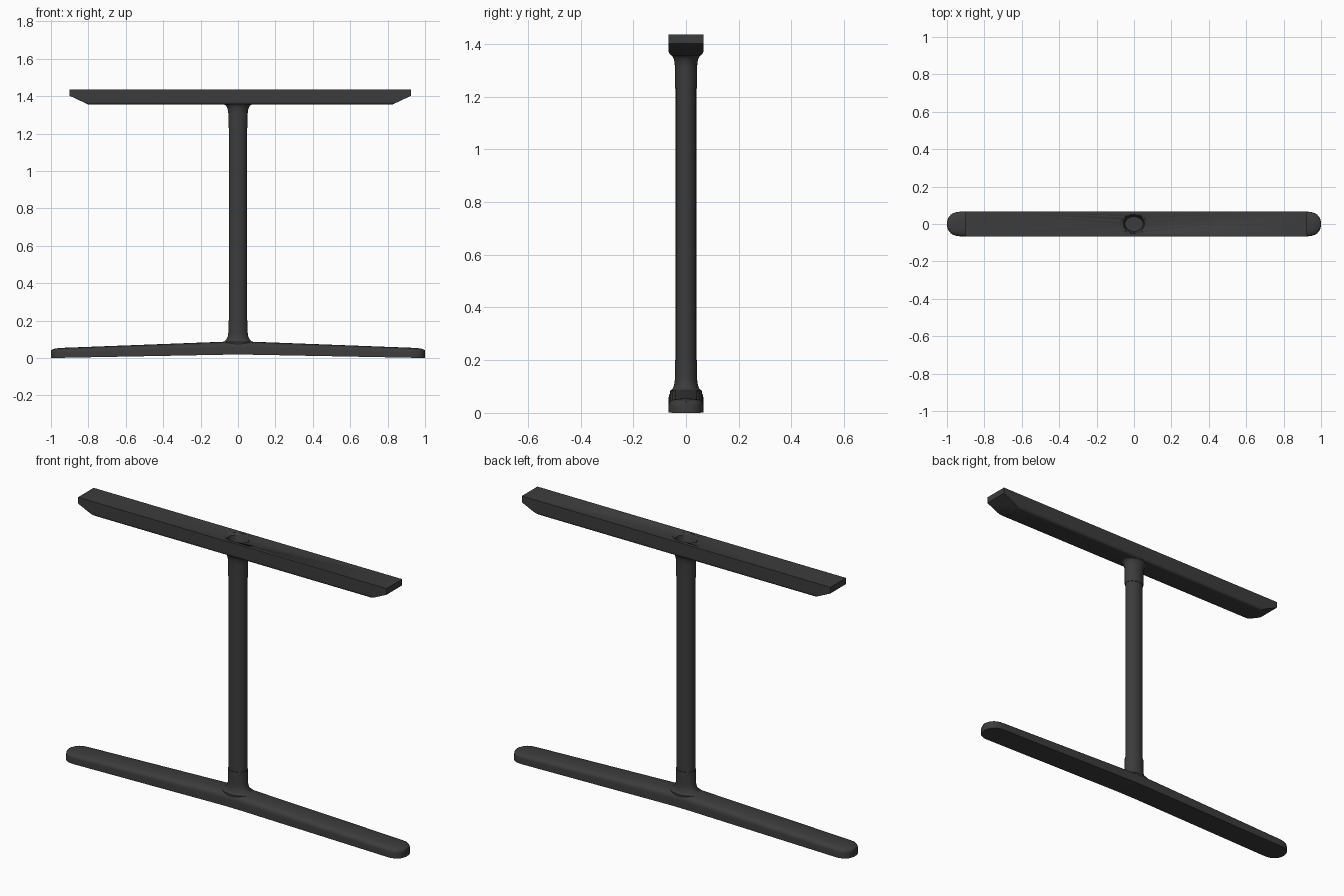
import bpy, bmesh, math

if "Cube" in bpy.data.objects:
    bpy.data.objects.remove(bpy.data.objects["Cube"])


def finish(bm, name, angle=35):
    bmesh.ops.recalc_face_normals(bm, faces=bm.faces)
    mesh = bpy.data.meshes.new(name)
    bm.to_mesh(mesh)
    bm.free()
    obj = bpy.data.objects.new(name, mesh)
    bpy.context.collection.objects.link(obj)
    bpy.ops.object.select_all(action='DESELECT')
    obj.select_set(True)
    bpy.context.view_layer.objects.active = obj
    bpy.ops.object.shade_smooth_by_angle(angle=math.radians(angle))
    mat = bpy.data.materials.get("dark_metal") or bpy.data.materials.new("dark_metal")
    mat.diffuse_color = (0.045, 0.045, 0.045, 1)
    mat.use_nodes = True
    mat.node_tree.nodes["Principled BSDF"].inputs["Base Color"].default_value = mat.diffuse_color
    mesh.materials.append(mat)
    return obj


def loft(rings, name, angle=35):
    # Skin closed rings of equal size and cap both ends
    bm = bmesh.new()
    loops = [[bm.verts.new(p) for p in ring] for ring in rings]
    n = len(loops[0])
    for a, b in zip(loops, loops[1:]):
        for i in range(n):
            j = (i + 1) % n
            bm.faces.new((a[i], a[j], b[j], b[i]))
    bm.faces.new(loops[0])
    bm.faces.new(loops[-1])
    return finish(bm, name, angle)


def oval_lathe(profile, name, n=48):
    # Profile entries are height, x radius, y radius
    return loft([[(rx * math.cos(2 * math.pi * i / n), ry * math.sin(2 * math.pi * i / n), z)
                  for i in range(n)] for z, rx, ry in profile], name)


# Foot: arched bar with domed top and rounded ends
def foot_section(x):
    a = abs(x)
    t = max(0, (a - 0.92) / 0.08)
    w = 0.066 * (1 - 0.999 * t ** 2.6) ** (1 / 2.2)
    bottom = 0.018 * (1 - max(0, a - 0.05) / 0.95)
    top = 0.09 - 0.038 * a - 0.01 * t ** 4
    side = bottom + 0.55 * (top - bottom)
    pts = [(x, -w, bottom), (x, w, bottom)]
    for i in range(13):
        ang = math.pi * i / 12
        c, s = math.cos(ang), math.sin(ang)
        pts.append((x, w * math.copysign(abs(c) ** 0.75, c), side + (top - side) * s ** 0.75))
    return pts


half = [0.05, 0.2, 0.4, 0.6, 0.8, 0.92, 0.94, 0.955, 0.97, 0.98, 0.988, 0.994, 0.998, 1.0]
loft([foot_section(x) for x in [-h for h in reversed(half)] + half], "foot")

# Column and the two flared collars
oval_lathe([(0.06, 0.048, 0.039), (1.38, 0.048, 0.039)], "column")


def collar(name, z_wide, z_end, flare_x, flare_y):
    d = 1 if z_end > z_wide else -1
    profile = [(z_wide - d * 0.015, 0.052 + flare_x, 0.042 + flare_y)]
    for i in range(9):
        a = math.pi / 2 * i / 8
        k = 1 - math.sin(a)
        profile.append((z_wide + d * 0.05 * (1 - math.cos(a)), 0.052 + flare_x * k, 0.042 + flare_y * k))
    oval_lathe(profile + [(z_end, 0.051, 0.042)], name)


collar("lower_collar", 0.085, 0.20, 0.035, 0.018)
collar("upper_collar", 1.357, 1.23, 0.028, 0.016)

# Support beam: slanted ends and rounded lower edges
bm = bmesh.new()
outline = [(-0.90, 1.435), (-0.90, 1.402), (-0.80, 1.355), (0.825, 1.355), (0.925, 1.402), (0.925, 1.435)]
face = bm.faces.new([bm.verts.new((x, -0.066, z)) for x, z in outline])
ext = bmesh.ops.extrude_face_region(bm, geom=[face])
bmesh.ops.translate(bm, vec=(0, 0.132, 0), verts=[v for v in ext["geom"] if isinstance(v, bmesh.types.BMVert)])
low = [e for e in bm.edges if all(abs(v.co.z - 1.355) < 1e-4 for v in e.verts)
       and abs(e.verts[0].co.x - e.verts[1].co.x) > 1]
bmesh.ops.bevel(bm, geom=low, offset=0.018, segments=5, profile=0.5, affect='EDGES')
beam = finish(bm, "support_beam")

# Oval recess in the beam over the column
cutter = oval_lathe([(1.36, 0.046, 0.038), (1.425, 0.056, 0.046), (1.437, 0.078, 0.052)], "recess_cutter")
cutter.hide_render = True
cutter.hide_set(True)
mod = beam.modifiers.new("recess", 'BOOLEAN')
mod.operation = 'DIFFERENCE'
mod.solver = 'EXACT'
mod.object = cutter
